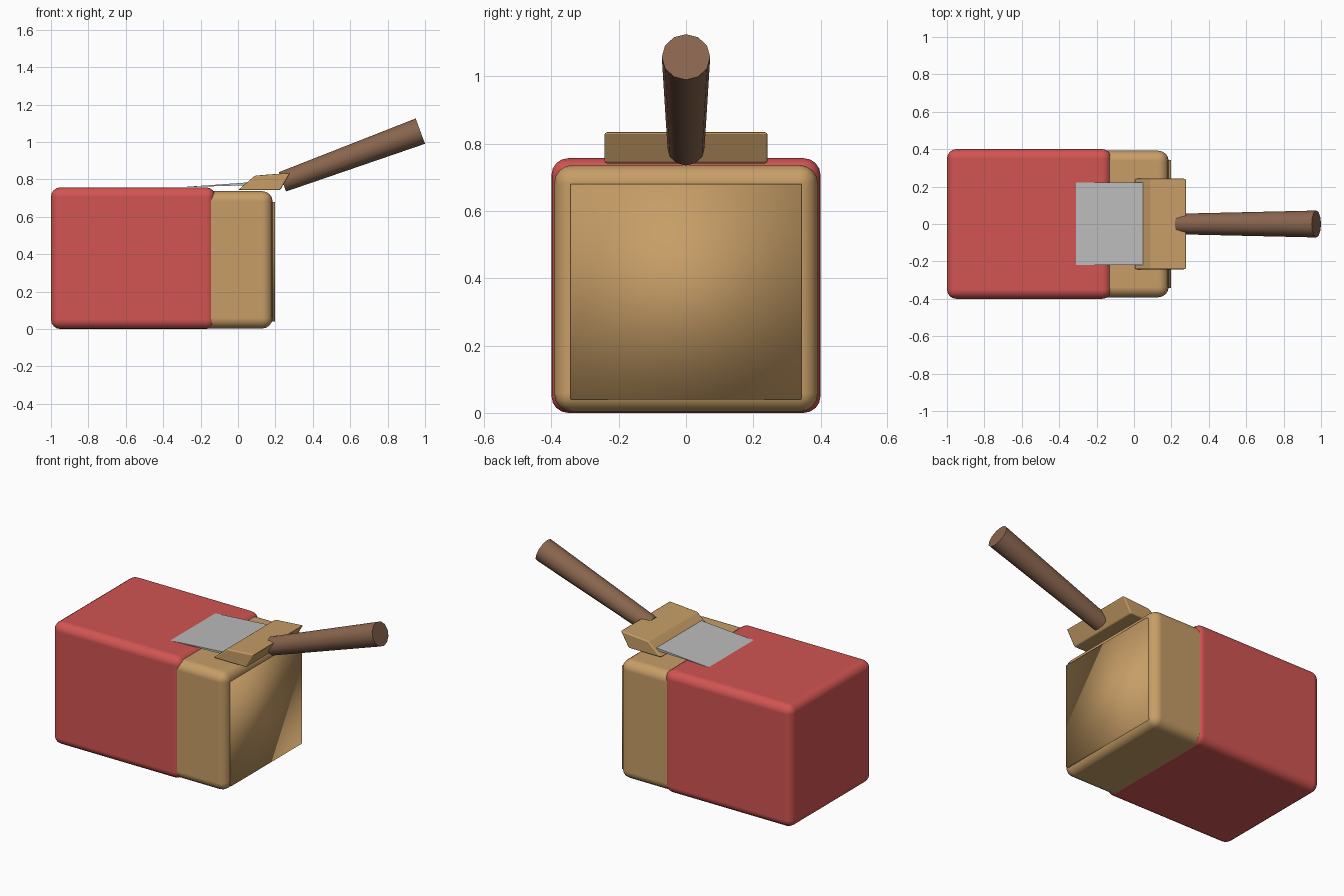
import bpy, bmesh, math
from mathutils import Vector

cube = bpy.data.objects.get("Cube")
if cube:
    bpy.data.objects.remove(cube, do_unlink=True)


def material(name, r, g, b):
    m = bpy.data.materials.new(name)
    m.use_nodes = True
    m.diffuse_color = (r, g, b, 1)
    bsdf = m.node_tree.nodes["Principled BSDF"]
    bsdf.inputs["Base Color"].default_value = (r, g, b, 1)
    bsdf.inputs["Roughness"].default_value = 0.6
    return m


RED = material("red", 0.64, 0.09, 0.085)
TAN = material("tan", 0.57, 0.34, 0.135)
BROWN = material("brown", 0.25, 0.13, 0.075)
GREY = material("grey", 0.5, 0.5, 0.5)


def finish(name, bm, mat, bevel=0, segments=4, angle=35):
    bmesh.ops.recalc_face_normals(bm, faces=bm.faces)
    mesh = bpy.data.meshes.new(name)
    bm.to_mesh(mesh)
    bm.free()
    mesh.materials.append(mat)
    ob = bpy.data.objects.new(name, mesh)
    bpy.context.collection.objects.link(ob)
    if bevel:
        mod = ob.modifiers.new("rounded", 'BEVEL')
        mod.width, mod.segments = bevel, segments
        mod.harden_normals = True
    bpy.ops.object.select_all(action='DESELECT')
    ob.select_set(True)
    bpy.context.view_layer.objects.active = ob
    bpy.ops.object.shade_smooth_by_angle(angle=math.radians(angle))
    return ob


def prism(name, profile, y0, y1, mat, **kw):
    """Extrude an x-z outline along y."""
    bm = bmesh.new()
    face = bm.faces.new([bm.verts.new((x, y0, z)) for x, z in profile])
    out = bmesh.ops.extrude_face_region(bm, geom=[face])
    moved = [v for v in out["geom"] if isinstance(v, bmesh.types.BMVert)]
    bmesh.ops.translate(bm, verts=moved, vec=(0, y1 - y0, 0))
    return finish(name, bm, mat, **kw)


def block(name, x0, x1, z0, z1, half, mat, **kw):
    return prism(name, [(x0, z0), (x1, z0), (x1, z1), (x0, z1)], -half, half, mat, **kw)


# Block with its wrapper, and a raised panel on the open end
block("wrapper", -1, -0.12, 0, 0.757, 0.4, RED, bevel=0.05)
block("block_core", -0.95, 0.185, 0.003, 0.737, 0.392, TAN, bevel=0.055)
block("end_panel", 0.1, 0.198, 0.04, 0.68, 0.343, TAN, angle=180)

# Tilted blade and the slanted collar that holds it
prism("blade", [(-0.31, 0.758), (0.1, 0.77), (0.1, 0.787)], -0.22, 0.222, GREY)
prism("collar", [(0, 0.742), (0.225, 0.742), (0.28, 0.835), (0.09, 0.82)],
      -0.243, 0.243, TAN, bevel=0.008, segments=2)

# Tapered handle
start, end = Vector((0.238, 0, 0.787)), Vector((0.975, 0, 1.058))
axis = end - start
bm = bmesh.new()
bmesh.ops.create_cone(bm, cap_ends=True, segments=12, radius1=0.055,
                      radius2=0.072, depth=axis.length)
handle = finish("handle", bm, BROWN, angle=60)
handle.location = (start + end) / 2
handle.rotation_euler = axis.to_track_quat('Z', 'Y').to_euler()
